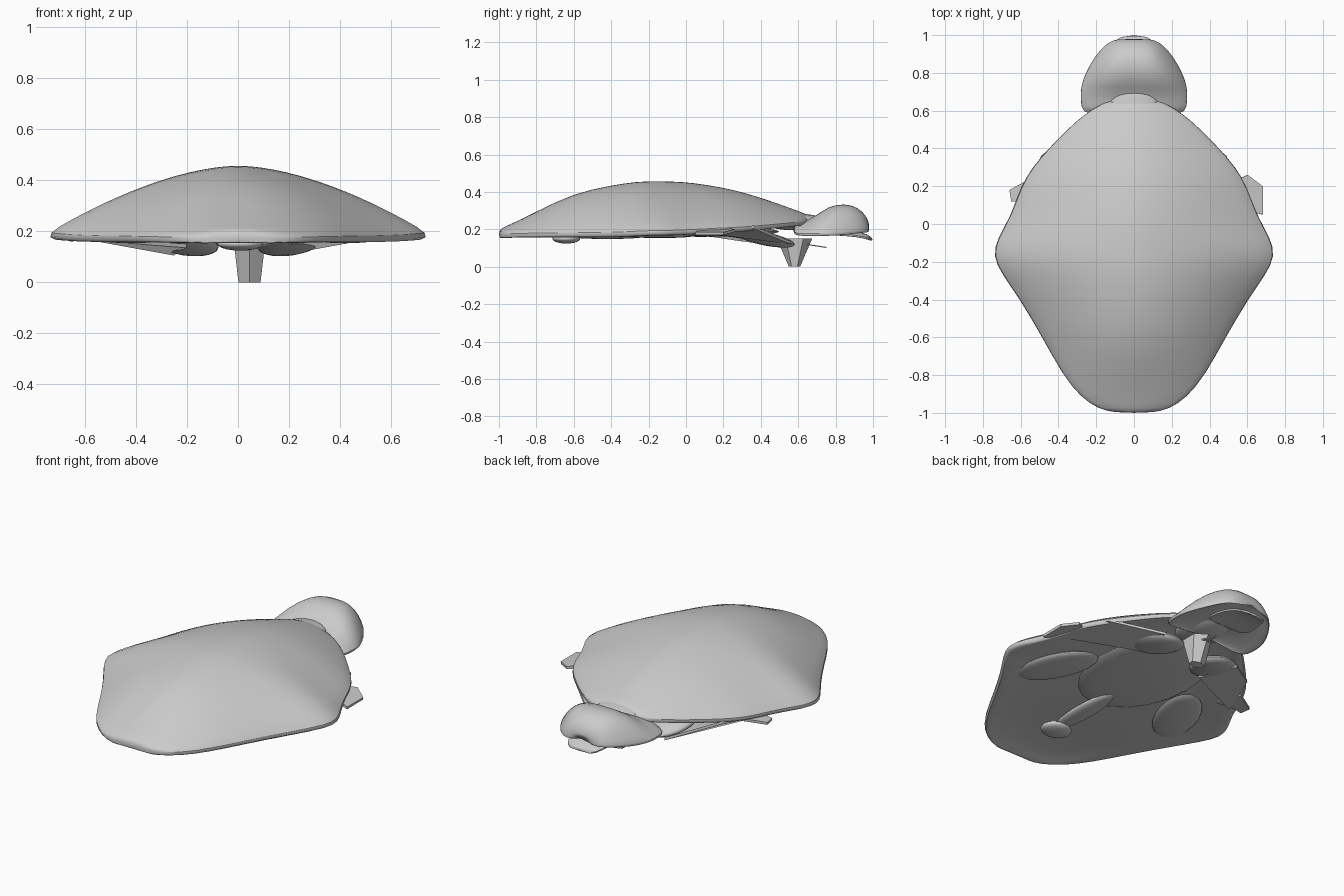
import bpy, bmesh, math

cube = bpy.data.objects.get("Cube")
if cube:
    bpy.data.objects.remove(cube, do_unlink=True)

grey = bpy.data.materials.new("plain grey")
grey.use_nodes = True
grey.diffuse_color = (0.6, 0.6, 0.6, 1)
grey.node_tree.nodes["Principled BSDF"].inputs["Base Color"].default_value = (0.6, 0.6, 0.6, 1)


def finish(bm, name, smooth=True, levels=0):
    """Turn a bmesh into a named object in the one material."""
    bmesh.ops.recalc_face_normals(bm, faces=bm.faces)
    mesh = bpy.data.meshes.new(name)
    bm.to_mesh(mesh)
    bm.free()
    mesh.materials.append(grey)
    obj = bpy.data.objects.new(name, mesh)
    bpy.context.collection.objects.link(obj)
    if levels:
        obj.modifiers.new("Subdivision", "SUBSURF").levels = levels
    if smooth:
        bpy.ops.object.select_all(action="DESELECT")
        obj.select_set(True)
        bpy.context.view_layer.objects.active = obj
        bpy.ops.object.shade_smooth_by_angle(angle=math.radians(60))
    return obj


def domed_loft(name, stations, power, bulge, lip, hollow, steps=16):
    """Loft domed sections; each station is (y, half width, crown z, rim z)."""
    bm = bmesh.new()
    rings = []
    ts = [2 * i / steps - 1 for i in range(steps + 1)]
    for y, half, crown, rim in stations:
        p = power + bulge * y * y
        upper = [(t * half, y, rim + (crown - rim) * (1 - abs(t) ** p)) for t in ts]
        room = max(0, min(hollow, crown - rim - lip))
        lower = [(t * half * 0.97, y, rim - lip + room * (1 - t * t)) for t in reversed(ts)]
        rings.append([bm.verts.new(co) for co in upper + lower])
    count = len(rings[0])
    for a, b in zip(rings, rings[1:]):
        for i in range(count):
            j = (i + 1) % count
            bm.faces.new((a[i], a[j], b[j], b[i]))
    bm.faces.new(rings[0])
    bm.faces.new(rings[-1])
    return finish(bm, name, levels=1)


def blob(name, centre, size, turn=0, tilt=0):
    """Flattened rounded lump."""
    bm = bmesh.new()
    bmesh.ops.create_uvsphere(bm, u_segments=20, v_segments=10, radius=1)
    bmesh.ops.scale(bm, vec=size, verts=bm.verts)
    obj = finish(bm, name)
    obj.location = centre
    obj.rotation_euler = (tilt, 0, turn)
    return obj


def flap(name, points, thick=0.015):
    """Thin flat-faced plate through the given corner points."""
    bm = bmesh.new()
    face = bm.faces.new([bm.verts.new(p) for p in points])
    face.normal_update()
    shift = face.normal * thick
    made = bmesh.ops.extrude_face_region(bm, geom=[face])["geom"]
    moved = [v for v in made if isinstance(v, bmesh.types.BMVert)]
    bmesh.ops.translate(bm, verts=moved, vec=shift)
    return finish(bm, name, smooth=False)


# Broad domed shell
domed_loft("shell", [
    (-1, .1, .195, .18), (-.98, .19, .21, .18), (-.92, .285, .235, .18),
    (-.8, .385, .295, .18), (-.6, .495, .395, .18), (-.4, .615, .437, .18),
    (-.27, .71, .457, .185), (-.17, .765, .46, .19), (-.07, .735, .458, .19),
    (.03, .67, .453, .195), (.2, .61, .425, .205), (.3, .55, .4, .21),
    (.4, .46, .37, .22), (.5, .36, .335, .23), (.58, .27, .305, .24),
    (.64, .17, .285, .245), (.66, .1, .265, .245)],
    1.65, .6, .028, .04)

# Hood at the back, with side lobes and a lip
domed_loft("hood", [
    (.57, .27, .23, .18), (.62, .285, .245, .175), (.69, .29, .265, .175),
    (.76, .28, .325, .175), (.85, .235, .338, .18), (.92, .185, .318, .19),
    (.965, .135, .27, .195), (.98, .09, .23, .195)],
    3.2, 0, .015, .06)
domed_loft("hood_lip", [
    (.74, .15, .2, .18), (.86, .14, .2, .175), (.95, .115, .185, .165),
    (1, .08, .155, .145)], 3, 0, .012, .01)
blob("neck", (0, .58, .24), (.14, .17, .045))

# Small rounded pod and stalk under the front
blob("front_pod", (.01, -.64, .15), (.09, .075, .026))
blob("front_stalk", (0, -.42, .17), (.06, .24, .022))
blob("belly", (0, .08, .188), (.3, .42, .028))

# Paired limbs folded against the underside
for side, label in ((1, "left"), (-1, "right")):
    blob(label + "_front_limb", (side * .42, -.14, .175), (.12, .24, .022), side * .4)
    blob(label + "_hind_limb", (side * .2, .42, .15), (.12, .17, .035), side * .3, -.2)
    flap(label + "_thigh_flap", [(side * x, y, z) for x, y, z in (
        (.58, .1, .18), (.49, .36, .205), (.25, .56, .12), (.2, .3, .15))])

# Uneven side fins
flap("left_side_fin", [(.5, .08, .19), (.6, .07, .185), (.68, .05, .17),
                       (.68, .2, .17), (.6, .26, .185), (.48, .2, .2)])
flap("right_side_fin", [(-.5, .1, .19), (-.59, .12, .185), (-.65, .12, .175),
                        (-.66, .18, .175), (-.55, .24, .19), (-.48, .2, .2)])

# Tapered foot and the thin spur behind it
bm = bmesh.new()
bmesh.ops.create_cone(bm, cap_ends=True, segments=6, radius1=.05, radius2=.07, depth=.15)
for v in bm.verts:
    v.co.y *= 1.35 if v.co.z > 0 else .6
foot = finish(bm, "foot", smooth=False)
foot.location = (.045, .58, .075)
flap("foot_spur", [(.0, .56, .13), (.08, .56, .13), (.05, .75, .1)], .006)
